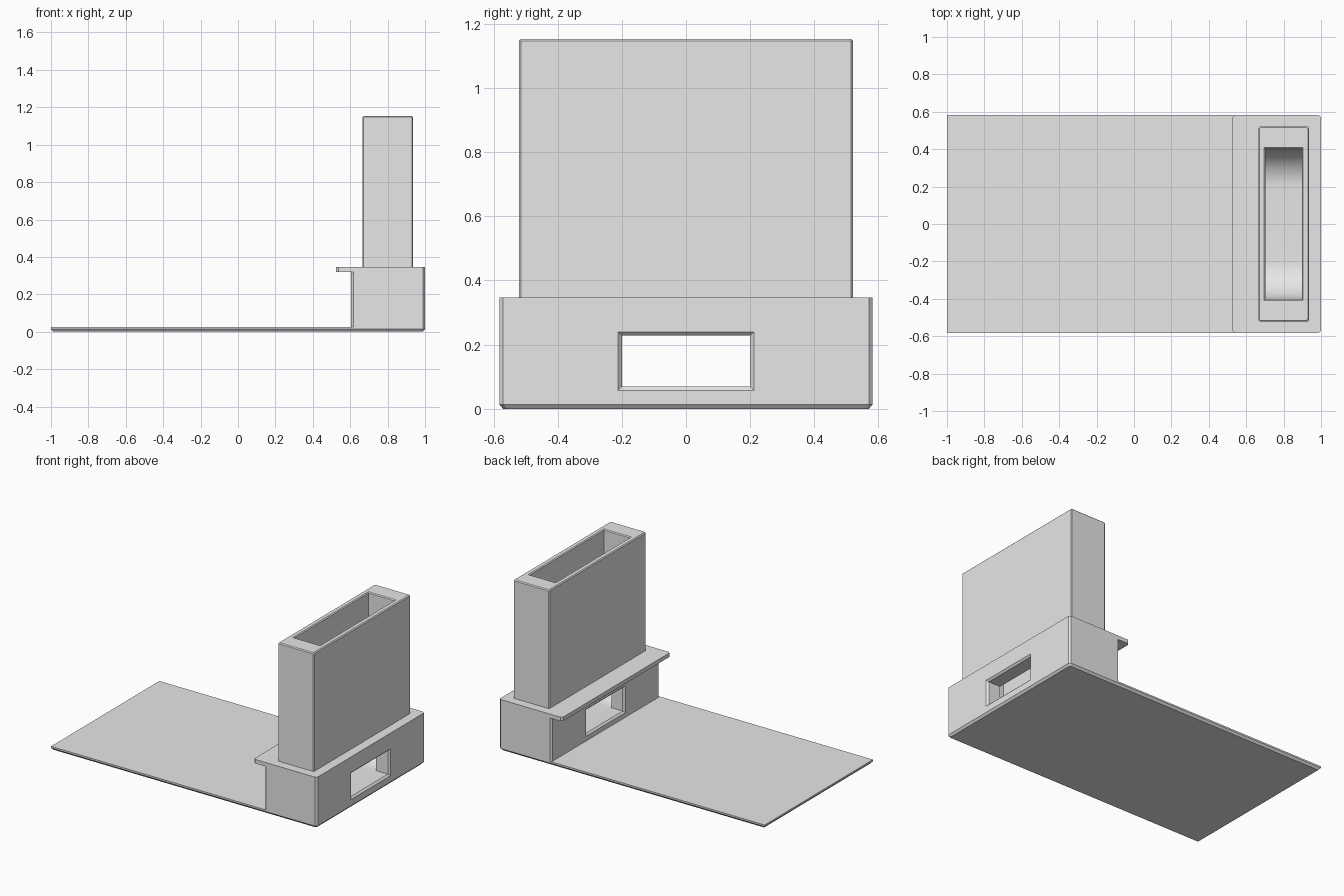
import bpy
import bmesh
from math import sin, cos, pi, radians

cube = bpy.data.objects.get("Cube")
if cube:
    bpy.data.objects.remove(cube, do_unlink=True)

grey = bpy.data.materials.new("light grey")
grey.use_nodes = True
grey.diffuse_color = (0.8, 0.8, 0.8, 1)
grey.node_tree.nodes["Principled BSDF"].inputs["Base Color"].default_value = (0.8, 0.8, 0.8, 1)


def loft(name, rings):
    """Closed solid through rings that have the same number of points."""
    bm = bmesh.new()
    loops = [[bm.verts.new(p) for p in ring] for ring in rings]
    n = len(loops[0])
    for a, b in zip(loops, loops[1:]):
        for i in range(n):
            j = (i + 1) % n
            bm.faces.new((a[i], a[j], b[j], b[i]))
    bm.faces.new(loops[0][::-1])
    bm.faces.new(loops[-1])
    bmesh.ops.remove_doubles(bm, verts=bm.verts[:], dist=1e-5)
    bmesh.ops.recalc_face_normals(bm, faces=bm.faces[:])
    mesh = bpy.data.meshes.new(name)
    bm.to_mesh(mesh)
    bm.free()
    mesh.materials.append(grey)
    obj = bpy.data.objects.new(name, mesh)
    bpy.context.collection.objects.link(obj)
    return obj


def outline(x0, x1, y, z, left=0, right=0, inset=0):
    """Rectangle at height z with chamfered corners on the left and right ends."""
    x0, x1, y = x0 + inset, x1 - inset, y - inset
    return [(x0, y - left, z), (x0, left - y, z), (x0 + left, -y, z), (x1 - right, -y, z),
            (x1, right - y, z), (x1, y - right, z), (x1 - right, y, z), (x0 + left, y, z)]


def cut(obj, cutters):
    bpy.context.view_layer.objects.active = obj
    for cutter in cutters:
        mod = obj.modifiers.new("cut", 'BOOLEAN')
        mod.operation = 'DIFFERENCE'
        mod.solver = 'EXACT'
        mod.object = cutter
        bpy.ops.object.modifier_apply(modifier=mod.name)


# Solid parts, stacked from the ground up
PLATE, LIP, DECK, TOP = 0.025, 0.32, 0.347, 1.153
Y, C, E = 0.582, 0.012, 0.006

base_plate = loft("base_plate", [
    outline(-1, 1, Y, 0, 0, C, inset=C),
    outline(-1, 1, Y, 0.014, 0, C),
    outline(-1, 1, Y, PLATE, 0, C)])
block = loft("block", [outline(0.605, 1, Y, z, C, C) for z in (PLATE, LIP)])
deck = loft("deck_with_lip", [outline(0.525, 1, Y, z, C, C) for z in (LIP, DECK)])
hopper = loft("hopper", [
    outline(0.665, 0.935, 0.521, DECK, E, E),
    outline(0.665, 0.935, 0.521, TOP - E, E, E),
    outline(0.665, 0.935, 0.521, TOP, E, E, inset=E)])

# Slot cutter: deep pocket with rounded bottom corners
R, FLOOR, STEPS = 0.202, 0.068, 14
arc = [(0.2 + R * sin(pi / 2 * i / STEPS), FLOOR + R - R * cos(pi / 2 * i / STEPS))
       for i in range(STEPS + 1)]
half = arc + [(0.2 + R, TOP + 0.1)]
profile = half + [(-y, z) for y, z in reversed(half)]
slot = loft("slot_cutter", [[(x, y, z) for y, z in profile] for x in (0.702, 0.898)])

# Chamfered mouth of the slot
flare = loft("flare_cutter", [
    outline(0.702, 0.898, 0.402, TOP - E),
    outline(0.702, 0.898, 0.402, TOP + E, inset=-2 * E)])


# Window cutter: tunnel through the block, chamfered at both ends
def window_ring(x, g):
    y, low, high = 0.2 + g, 0.069 - g, 0.228 + g
    return [(x, -y, low), (x, y, low), (x, y, high), (x, -y, high)]


window = loft("window_cutter", [
    window_ring(0.605 - C, 2 * C), window_ring(0.605 + C, 0),
    window_ring(1 - C, 0), window_ring(1 + C, 2 * C)])

cut(block, [window, slot])
cut(deck, [slot])
cut(hopper, [slot, flare])

for helper in (slot, flare, window):
    bpy.data.objects.remove(helper, do_unlink=True)

# Smooth the rounded pocket, keep every other edge sharp
bpy.ops.object.select_all(action='DESELECT')
for part in (base_plate, block, deck, hopper):
    part.select_set(True)
bpy.context.view_layer.objects.active = block
bpy.ops.object.shade_smooth_by_angle(angle=radians(25))
